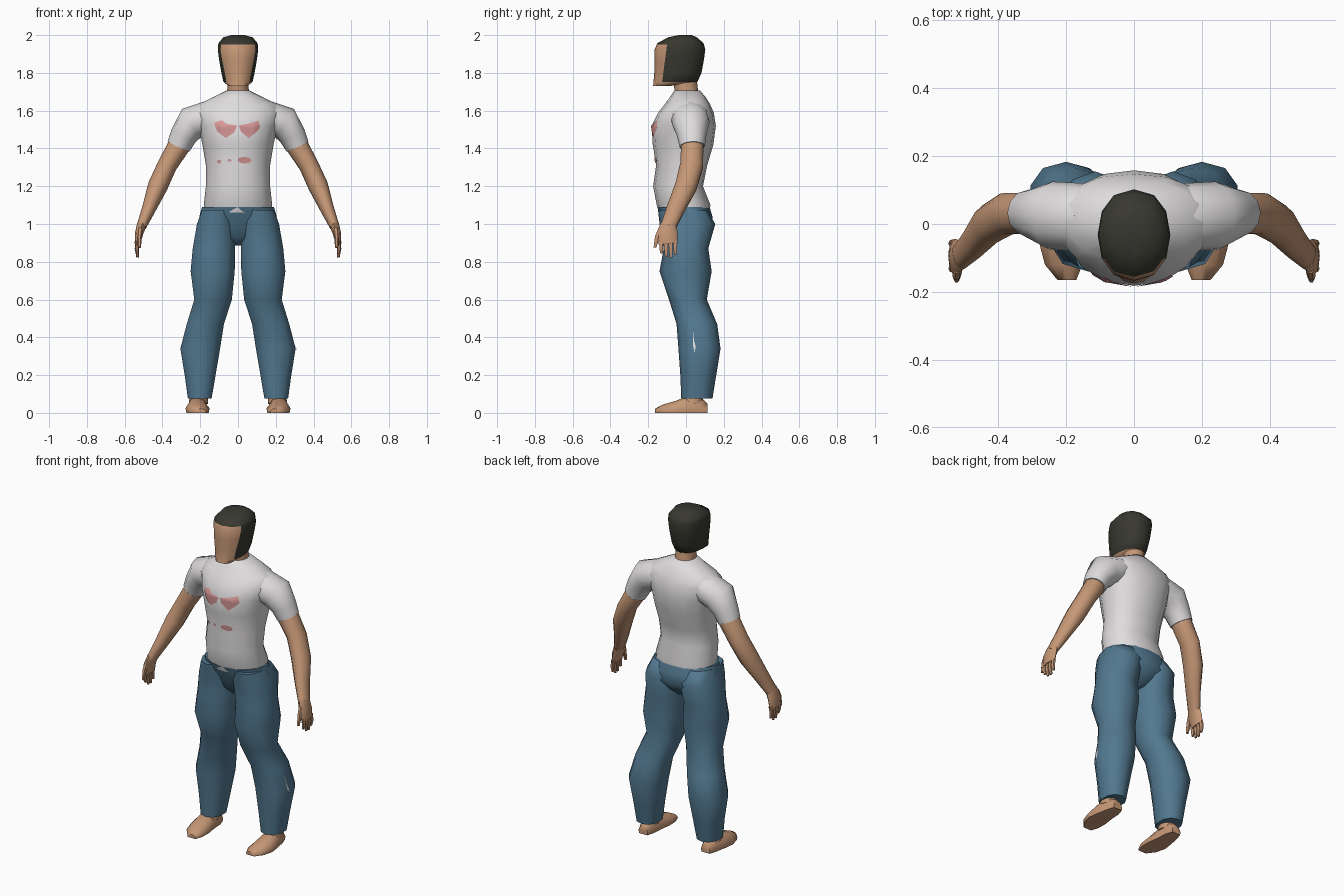
import bpy, bmesh, math
from mathutils import Vector
from mathutils.bvhtree import BVHTree

if "Cube" in bpy.data.objects:
    bpy.data.objects.remove(bpy.data.objects["Cube"])


def mat(name, r, g, b):
    m = bpy.data.materials.new(name)
    m.diffuse_color = (r, g, b, 1)
    m.use_nodes = True
    m.node_tree.nodes["Principled BSDF"].inputs["Base Color"].default_value = m.diffuse_color
    return m


SKIN = mat("skin", 0.56, 0.31, 0.18)
SHIRT = mat("white cloth", 0.74, 0.72, 0.73)
DENIM = mat("blue denim", 0.085, 0.19, 0.28)
HAIR = mat("dark hair", 0.04, 0.04, 0.03)
RED = mat("pale red", 0.70, 0.32, 0.32)


def spow(v, e):
    return math.copysign(abs(v) ** e, v)


def flat(z, x0, x1, y0, y1, n=12, e=1.0, front=1.0, back=1.0):
    """Horizontal rounded ring inside a box; front/back set how pointed it is."""
    pts = []
    for i in range(n):
        a = 2 * math.pi * i / n - math.pi / 2
        c, s = math.cos(a), math.sin(a)
        k = front if s < 0 else back
        pts.append(Vector(((x0 + x1) / 2 + (x1 - x0) / 2 * spow(c, e),
                           (y0 + y1) / 2 + (y1 - y0) / 2 * spow(s, k), z)))
    return pts


def tube(path, n=10):
    """Rings square to a path of (x, y, z, half width, half depth)."""
    P = [Vector(p[:3]) for p in path]
    rings = []
    for i, p in enumerate(path):
        d = (P[min(i + 1, len(P) - 1)] - P[max(i - 1, 0)]).normalized()
        u = d.cross(Vector((0, 1, 0))).normalized()
        v = d.cross(u)
        rings.append([P[i] + u * p[3] * math.cos(2 * math.pi * k / n)
                      + v * p[4] * math.sin(2 * math.pi * k / n) for k in range(n)])
    return rings


def finish(name, bm, mats, mirror=False, angle=60):
    bmesh.ops.recalc_face_normals(bm, faces=bm.faces)
    for f in bm.faces:
        f.smooth = True
    me = bpy.data.meshes.new(name)
    bm.to_mesh(me)
    bm.free()
    me.set_sharp_from_angle(angle=math.radians(angle))
    for m in mats:
        me.materials.append(m)
    ob = bpy.data.objects.new(name, me)
    bpy.context.collection.objects.link(ob)
    if mirror:
        ob.modifiers.new("mirror", 'MIRROR').use_mirror_merge = False
    return ob


def loft(*strands):
    """Skin one or more stacks of rings and cap their ends."""
    bm = bmesh.new()
    for rings in strands:
        vs = [[bm.verts.new(p) for p in r] for r in rings]
        n = len(vs[0])
        for a, b in zip(vs, vs[1:]):
            for i in range(n):
                j = (i + 1) % n
                bm.faces.new((a[i], a[j], b[j], b[i]))
        bm.faces.new(vs[0])
        bm.faces.new(vs[-1])
    return bm


def decal(name, target, outlines, axis, material):
    """Thin patches laid on a surface; outlines are pairs on the viewed plane."""
    bm = bmesh.new()
    for pts in outlines:
        pos = [Vector((u, -1, w)) if axis == 'y' else Vector((1, u, w)) for u, w in pts]
        ring = [bm.verts.new(p) for p in pos]
        mid = bm.verts.new(sum(pos, Vector()) / len(pos))
        for i, v in enumerate(ring):
            bm.faces.new((mid, v, ring[(i + 1) % len(ring)]))
    bmesh.ops.subdivide_edges(bm, edges=bm.edges, cuts=2, use_grid_fill=True)
    src = bmesh.new()
    src.from_mesh(target.data)
    tree = BVHTree.FromBMesh(src)
    ray = Vector((0, 1, 0)) if axis == 'y' else Vector((-1, 0, 0))
    for v in bm.verts:
        hit = tree.ray_cast(v.co, ray)[0]
        if hit:
            v.co = hit - ray * 0.004
    src.free()
    ob = finish(name, bm, [material])
    # make the patch face outward
    if sum(p.normal.dot(ray) for p in ob.data.polygons) > 0:
        ob.data.flip_normals()
    return ob


# shirt body: ridged chest, flatter back
torso = [(1.06, .178, -.143, .120), (1.10, .181, -.155, .130), (1.20, .170, -.174, .090),
         (1.31, .170, -.158, .112), (1.42, .188, -.176, .145), (1.52, .210, -.182, .158),
         (1.59, .235, -.147, .147), (1.635, .205, -.112, .127), (1.67, .135, -.086, .105),
         (1.706, .062, -.062, .075)]
shirt = finish("shirt_body", loft([flat(z, -h, h, a, b, 16, .9, 1.15, .85)
                                   for z, h, a, b in torso]), [SHIRT])

# sleeves
finish("sleeves", loft(tube([(.15, .02, 1.565, .088, .10), (.245, .025, 1.535, .09, .10),
                             (.287, .03, 1.47, .072, .078), (.315, .033, 1.41, .064, .067)], 12)),
       [SHIRT], True)

# bare arms
finish("arms", loft(tube([(.295, .033, 1.45, .055, .058), (.315, .033, 1.41, .059, .062),
                          (.375, .030, 1.31, .052, .064), (.425, .000, 1.20, .053, .060),
                          (.472, -.055, 1.08, .037, .050), (.512, -.095, .985, .026, .042)])),
       [SKIN], True)

# hands: palm, four fingers and a thumb
parts = [tube([(.508, -.092, 1.0, .026, .042), (.524, -.100, .95, .022, .056),
               (.532, -.094, .895, .015, .050)], 8)]
for y, tip in ((-.131, .845), (-.106, .825), (-.081, .823), (-.057, .84)):
    parts.append(tube([(.530, y, .91, .012, .0125), (.536, y, .87, .011, .0115),
                       (.531, y + .002, tip, .007, .008)], 6))
parts.append(tube([(.518, -.130, .975, .014, .018), (.522, -.153, .93, .013, .014),
                   (.522, -.165, .875, .008, .008)], 6))
finish("hands", loft(*parts), [SKIN], True)

# trouser seat and legs
seat = [(1.09, .190, -.152, .125), (1.04, .205, -.135, .140), (.98, .205, -.105, .145),
        (.93, .12, -.085, .11), (.885, .04, -.04, .06)]
finish("trouser_seat", loft([flat(z, -h, h, a, b, 16, .9) for z, h, a, b in seat]), [DENIM])
legs = [(1.075, .02, .194, -.148, .110), (1.0, .008, .222, -.140, .155),
        (.87, .010, .245, -.118, .118), (.75, .012, .256, -.140, .136),
        (.60, .028, .236, -.090, .110), (.47, .070, .276, -.050, .165),
        (.34, .090, .310, -.040, .183), (.20, .115, .286, -.030, .160),
        (.075, .137, .268, -.025, .140)]
trousers = finish("trouser_legs", loft([flat(z, p, q, a, b, 10, .9, .85, .85)
                                        for z, p, q, a, b in legs]), [DENIM], True)

# feet: D-shaped slices from toe to heel, plus ankle
feet = []
for y, p, q, h in ((-.165, .170, .225, .022), (-.12, .152, .262, .045), (-.06, .150, .278, .062),
                   (0, .160, .270, .085), (.07, .165, .255, .09), (.113, .18, .24, .05)):
    w = q - p
    feet.append([Vector((p + w * t, y, h * k)) for t, k in
                 ((.04, 0), (.96, 0), (1, .4), (.8, .85), (.5, 1), (.2, .85), (0, .4))])
ankle = tube([(.21, .035, .05, .05, .055), (.205, .045, .15, .045, .05)], 10)
finish("feet", loft(feet, ankle), [SKIN], True)

# neck
finish("neck", loft([flat(1.66, -.066, .066, -.06, .075), flat(1.72, -.056, .056, -.062, .062),
                     flat(1.79, -.058, .058, -.075, .055)]), [SKIN])

# head: cut along the hairline, then coloured by height and depth
skull = [(1.73, .05, -.174, -.09), (1.752, .077, -.172, .060), (1.80, .088, -.168, .082),
         (1.87, .100, -.168, .095), (1.925, .107, -.166, .102), (1.957, .104, -.152, .093),
         (1.988, .078, -.095, .058), (2.0, .035, -.040, .030)]
bm = loft([flat(z, -h, h, a, b, 12, .85, .95, .95) for z, h, a, b in skull])
edge, slope = Vector((0, -.1, 1.95)), Vector((0, 1, -.135))
for co, no in ((Vector((0, 0, 1.95)), Vector((0, 0, 1))), (edge, slope)):
    bmesh.ops.bisect_plane(bm, geom=bm.verts[:] + bm.edges[:] + bm.faces[:],
                           plane_co=co, plane_no=no)
for f in bm.faces:
    c = f.calc_center_median()
    hairy = c.z > 1.95 or (c - edge).dot(slope) > 0
    f.material_index = int(hairy and c.z > 1.752)
finish("head", bm, [SKIN, HAIR])

# pale red patches on the chest and belly
wing = [(-.128, 1.535), (-.085, 1.55), (-.06, 1.53), (-.004, 1.522), (-.02, 1.485),
        (-.065, 1.455), (-.11, 1.49)]
wing2 = [(.004, 1.522), (.05, 1.53), (.108, 1.548), (.118, 1.51), (.09, 1.48),
         (.055, 1.455), (.015, 1.49)]


def oval(x, z, a, b):
    return [(x + a * math.cos(t * math.pi / 4), z + b * math.sin(t * math.pi / 4)) for t in range(8)]


decal("chest_patches", shirt, [wing, wing2, oval(.035, 1.338, .038, .018),
                               oval(-.1, 1.33, .011, .01), oval(-.045, 1.337, .011, .007)], 'y', RED)

# pale tear on one calf
decal("calf_tear", trousers, [[(.037, .44), (.043, .38), (.052, .35), (.045, .315), (.037, .36)]],
      'x', SHIRT)
